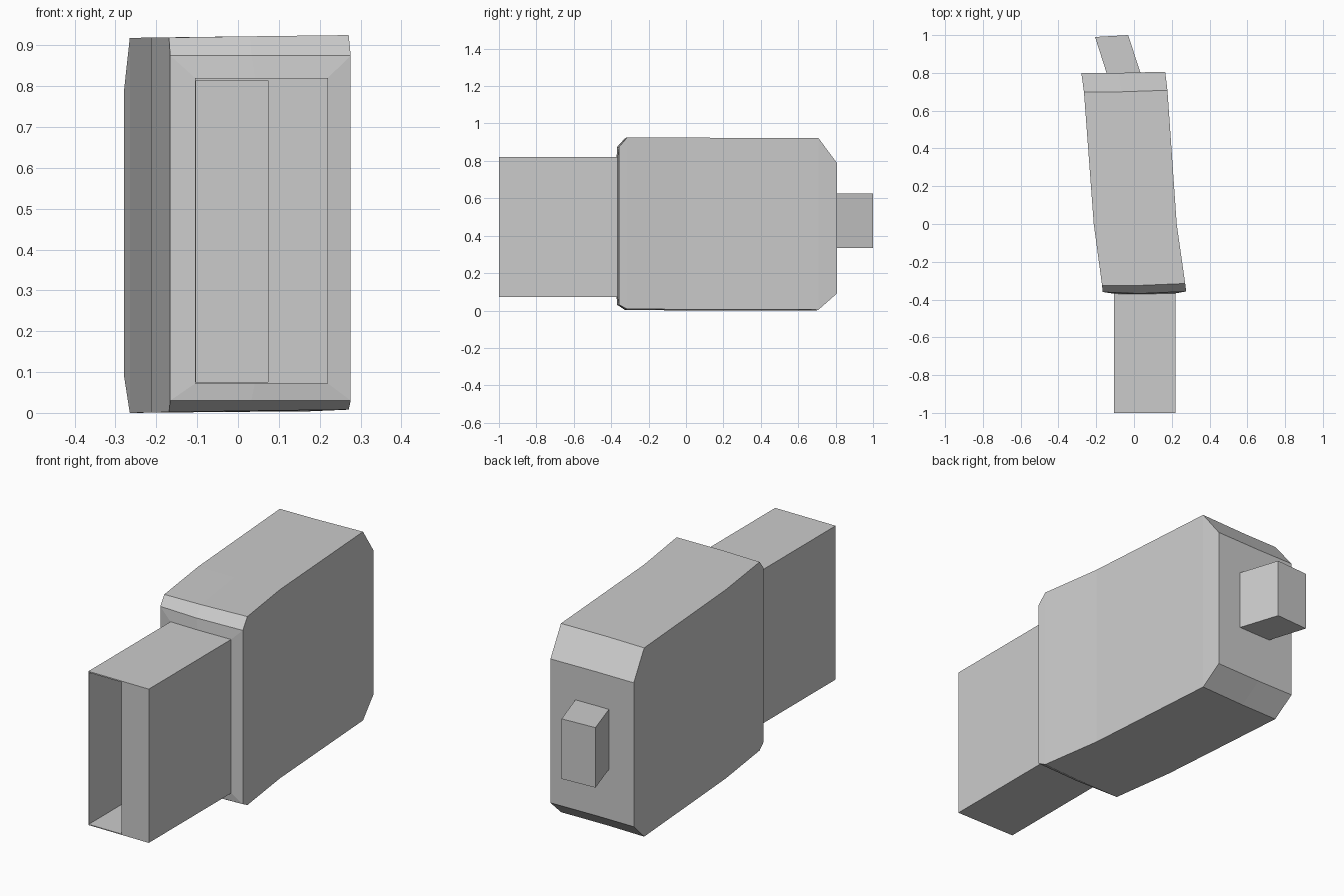
import bpy, bmesh

if "Cube" in bpy.data.objects:
    bpy.data.objects.remove(bpy.data.objects["Cube"])


def loft(name, rings):
    """Skin a run of closed rings and cap both ends."""
    bm = bmesh.new()
    loops = [[bm.verts.new(p) for p in ring] for ring in rings]
    for a, b in zip(loops, loops[1:]):
        n = len(a)
        for i in range(n):
            j = (i + 1) % n
            bm.faces.new((a[i], a[j], b[j], b[i]))
    bm.faces.new(loops[0])
    bm.faces.new(loops[-1][::-1])
    bmesh.ops.recalc_face_normals(bm, faces=bm.faces)
    mesh = bpy.data.meshes.new(name)
    bm.to_mesh(mesh)
    bm.free()
    obj = bpy.data.objects.new(name, mesh)
    bpy.context.collection.objects.link(obj)
    return obj


def section(xl, xr, yl, ym, yr, zb, zt, tilt=0.0):
    """Rectangular ring with a middle column and a slight sideways tilt."""
    cols = [(xl, yl, 0), (xl * 0.55 + xr * 0.45, ym, tilt / 2), (xr, yr, tilt)]
    low = [(x, y, zb + t) for x, y, t in cols]
    high = [(x, y, zt + t) for x, y, t in reversed(cols)]
    return low + high


def rect(x0, x1, y0, y1, z0, z1):
    return [(x0, y0, z0), (x1, y1, z0), (x1, y1, z1), (x0, y0, z1)]


# Main body: gently bent block with chamfered ends
loft("body", [
    section(-0.279, 0.165, 0.80, 0.80, 0.806, 0.09, 0.79),
    section(-0.265, 0.177, 0.70, 0.70, 0.708, 0.0, 0.918, 0.004),
    section(-0.213, 0.226, 0.0, -0.005, 0.0, 0.001, 0.919, 0.005),
    section(-0.169, 0.271, -0.325, -0.325, -0.315, 0.002, 0.919, 0.006),
    section(-0.166, 0.276, -0.36, -0.368, -0.357, 0.03, 0.875),
    section(-0.105, 0.22, -0.369, -0.371, -0.367, 0.072, 0.82),
])

# Connector: thin shell with a thick tongue on one side of its open cavity
outer = (-0.105, 0.22)
inner = (-0.103, 0.073)
loft("connector_shell", [
    rect(*outer, -0.36, -0.36, 0.072, 0.82),
    rect(*outer, -1.0, -1.0, 0.072, 0.82),
    rect(*inner, -1.0, -1.0, 0.076, 0.814),
    rect(*inner, -0.375, -0.375, 0.076, 0.814),
])

# Slanted tab at the back
loft("rear_tab", [
    rect(-0.142, 0.036, 0.79, 0.795, 0.333, 0.625),
    rect(-0.206, -0.031, 0.99, 1.0, 0.333, 0.625),
])
